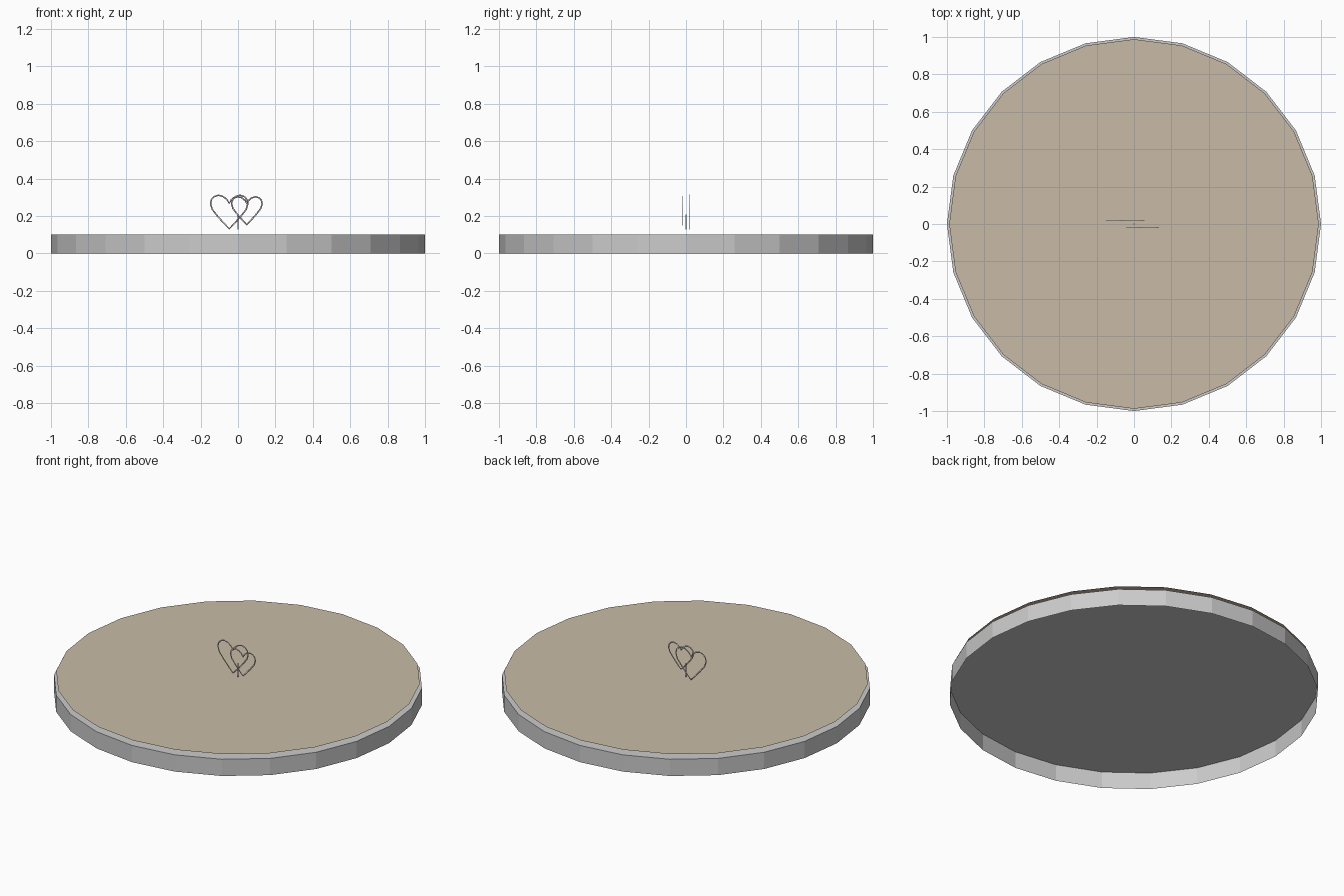
import bpy, bmesh, math

if "Cube" in bpy.data.objects:
    bpy.data.objects.remove(bpy.data.objects["Cube"])


def material(name, rgb):
    m = bpy.data.materials.new(name)
    m.diffuse_color = (*rgb, 1)
    m.use_nodes = True
    m.node_tree.nodes["Principled BSDF"].inputs["Base Color"].default_value = m.diffuse_color
    return m


def mesh_object(name, bm, mat=None):
    me = bpy.data.meshes.new(name)
    bm.to_mesh(me)
    bm.free()
    ob = bpy.data.objects.new(name, me)
    bpy.context.collection.objects.link(ob)
    if mat:
        me.materials.append(mat)
    return ob


def ring(bm, radius, z, sides=24):
    return [bm.verts.new((radius * math.cos(2 * math.pi * i / sides),
                          radius * math.sin(2 * math.pi * i / sides), z))
            for i in range(sides)]


tan = material("tan", (0.58, 0.50, 0.38))
pink = material("pale_pink", (0.80, 0.70, 0.68))

# Shallow drum: side wall and top, open underneath
bm = bmesh.new()
low, high = ring(bm, 1.0, 0.0), ring(bm, 1.0, 0.1)
for i in range(24):
    j = (i + 1) % 24
    bm.faces.new((low[i], low[j], high[j], high[i]))
bm.faces.new(high)
mesh_object("base_drum", bm)

# Thin sheet floating just above the drum
bm = bmesh.new()
bm.faces.new(ring(bm, 0.988, 0.125))
mesh_object("top_sheet", bm, tan)

# Half heart outline, from tip to cleft, mirrored into a closed wire
HALF = [(0, 0), (.25, .14), (.6, .36), (.9, .57), (1, .74), (.95, .87),
        (.8, .96), (.58, 1), (.32, .96), (.1, .86), (0, .75)]
OUTLINE = HALF + [(-x, z) for x, z in HALF[-2:0:-1]]


def heart(name, x, y, z, half_width, height):
    r = 0.004
    cu = bpy.data.curves.new(name + "_path", 'CURVE')
    cu.dimensions = '3D'
    cu.bevel_depth = r
    cu.bevel_resolution = 0
    sp = cu.splines.new('POLY')
    sp.points.add(len(OUTLINE) - 1)
    for p, (u, v) in zip(sp.points, OUTLINE):
        p.co = (u * (half_width - r), 0, r + v * (height - 2 * r), 1)
    sp.use_cyclic_u = True
    ob = bpy.data.objects.new(name, cu)
    bpy.context.collection.objects.link(ob)
    ob.location = (x, y, z)
    ob.scale.y = 0.6
    ob.data.materials.append(pink)
    bpy.ops.object.select_all(action='DESELECT')
    bpy.context.view_layer.objects.active = ob
    ob.select_set(True)
    bpy.ops.object.convert(target='MESH')


heart("large_heart", -0.047, 0.02, 0.128, 0.104, 0.187)
heart("small_heart", 0.047, -0.02, 0.15, 0.086, 0.157)

# Small upright post between the hearts
bpy.ops.mesh.primitive_cylinder_add(vertices=8, radius=0.004, depth=0.08,
                                    location=(0, 0, 0.168))
bpy.context.object.name = "post"
